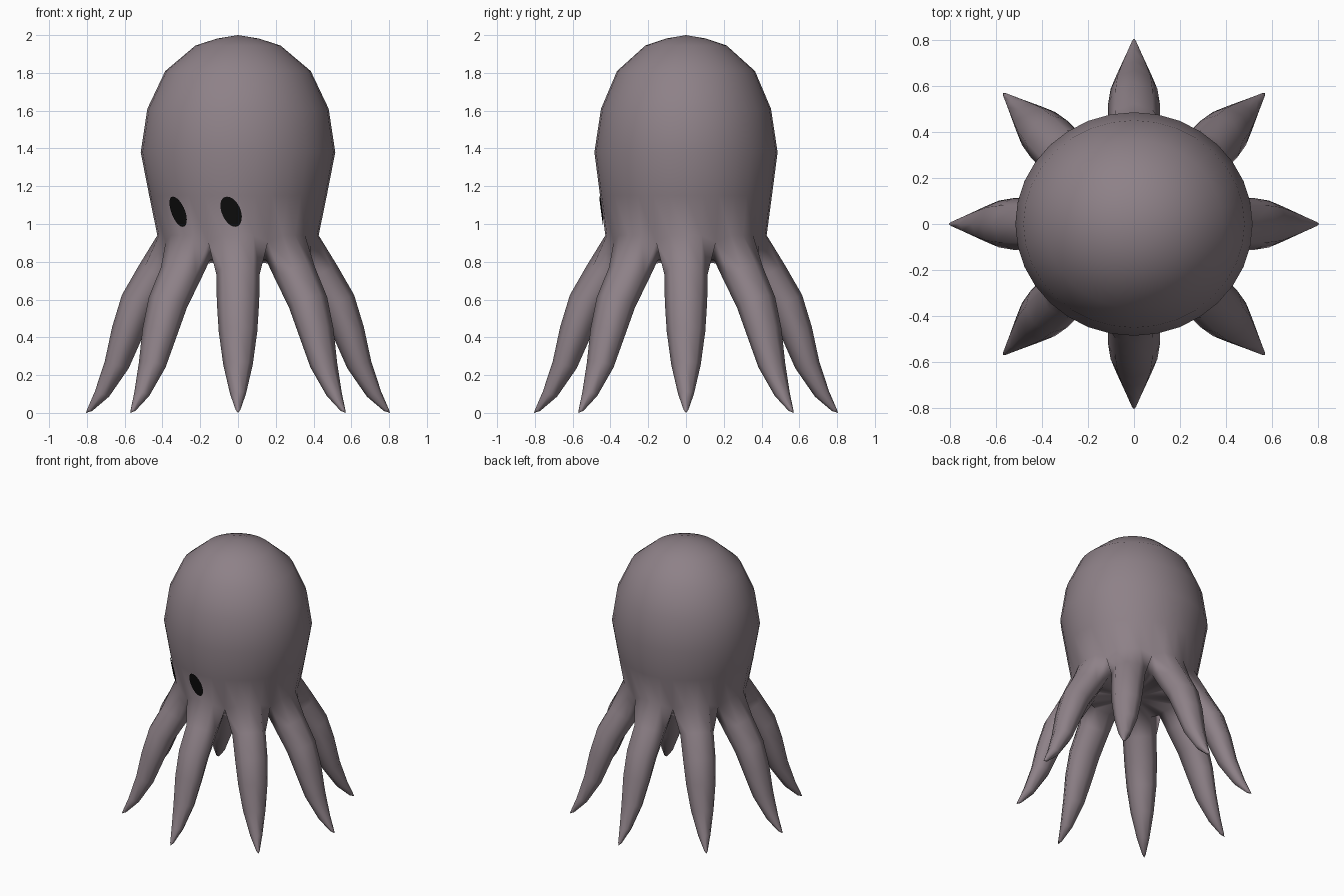
import bpy, bmesh, math
from math import sin, cos, pi, radians

if "Cube" in bpy.data.objects:
    bpy.data.objects.remove(bpy.data.objects["Cube"])

def material(name, rgb):
    m = bpy.data.materials.new(name)
    m.diffuse_color = (*rgb, 1)
    m.use_nodes = True
    m.node_tree.nodes["Principled BSDF"].inputs["Base Color"].default_value = m.diffuse_color
    return m

skin = material("mauve skin", (0.27, 0.22, 0.245))
black = material("eye black", (0.004, 0.004, 0.004))

SEG, LEGS = 32, 8
# Body rings from the top: x radius, y radius, z
RINGS = [(0.11, 0.105, 1.982), (0.225, 0.215, 1.945), (0.385, 0.365, 1.81),
         (0.48, 0.45, 1.61), (0.515, 0.485, 1.38), (0.47, 0.455, 1.15),
         (0.427, 0.427, 0.94)]
# Tentacle rings: centre radius, z, half width, half thickness, outward tilt
TENTACLE = [(0.43, 0.735, 0.115, 0.105, 28), (0.525, 0.585, 0.112, 0.098, 24),
            (0.585, 0.43, 0.102, 0.085, 18), (0.642, 0.255, 0.078, 0.066, 17),
            (0.72, 0.10, 0.042, 0.04, 20), (0.785, 0.015, 0.012, 0.014, 20)]

def add_object(name, bm, mat):
    bmesh.ops.recalc_face_normals(bm, faces=bm.faces)
    for f in bm.faces:
        f.smooth = True
    me = bpy.data.meshes.new(name)
    bm.to_mesh(me)
    bm.free()
    me.materials.append(mat)
    ob = bpy.data.objects.new(name, me)
    bpy.context.collection.objects.link(ob)
    return ob

def bridge(bm, a, b, closed=True):
    n = len(a)
    for i in range(n if closed else n - 1):
        j = (i + 1) % n
        bm.faces.new((a[i], a[j], b[j], b[i]))

def polar(a, r, t, z):
    """Point at radius r and sideways offset t in the direction a."""
    return (r * cos(a) - t * sin(a), r * sin(a) + t * cos(a), z)

# Head: stacked oval rings with a pointed cap
bm = bmesh.new()
rings = []
for rx, ry, z in RINGS:
    rings.append([bm.verts.new((rx * cos(2 * pi * i / SEG), ry * sin(2 * pi * i / SEG), z))
                  for i in range(SEG)])
top = bm.verts.new((0, 0, 2))
for i in range(SEG):
    bm.faces.new((top, rings[0][i], rings[0][(i + 1) % SEG]))
for a, b in zip(rings, rings[1:]):
    bridge(bm, a, b)
rim = rings[-1]
for k in range(LEGS):                      # lower the creases between tentacles
    v = rim[k * 4 + 2]
    v.co = (v.co.x * 0.97, v.co.y * 0.97, 0.905)

# Tentacles: each grows out of four rim segments and the underside
under = []
for k in range(LEGS):
    a = 2 * pi * k / LEGS
    inner = [bm.verts.new(polar(a, r, t, z)) for r, t, z in
             ((0.30, 0.09, 0.81), (0.27, 0, 0.79), (0.30, -0.09, 0.81))]
    under.append(inner)
    prev = [rim[(k * 4 + j) % SEG] for j in range(-2, 3)] + inner
    for r, z, w, t, tilt in TENTACLE:
        cur = []
        for j in range(8):
            p = radians(-90 + 45 * j)
            d = t * cos(p)
            cur.append(bm.verts.new(polar(a, r + d * cos(radians(tilt)), w * sin(p),
                                          z + d * sin(radians(tilt)))))
        bridge(bm, prev, cur)
        prev = cur
    tip = bm.verts.new(polar(a, 0.805, 0, 0))
    for j in range(8):
        bm.faces.new((prev[j], prev[(j + 1) % 8], tip))

# Underside between the tentacles
loop = []
for k in range(LEGS):
    bm.faces.new((rim[k * 4 + 2], under[k][0], under[(k + 1) % LEGS][2]))
    loop += [under[k][2], under[k][1], under[k][0]]
mid = bm.verts.new((0, 0, 0.80))
for i in range(len(loop)):
    bm.faces.new((loop[i], loop[(i + 1) % len(loop)], mid))
add_object("octopus_body", bm, skin)

# Eyes: thin oval plates following the head surface
def surface(a, z, lift):
    for (x0, y0, z0), (x1, y1, z1) in zip(RINGS, RINGS[1:]):
        if z1 <= z <= z0:
            f = (z0 - z) / (z0 - z1)
            return ((x0 + (x1 - x0) * f + lift) * cos(a),
                    (y0 + (y1 - y0) * f + lift) * sin(a), z)

for name, deg in (("left_eye", -134), ("right_eye", -94.5)):
    bm = bmesh.new()
    c = radians(deg)
    loops = []
    for s in (1, 0.66, 0.33):
        ring = []
        for i in range(24):
            p = 2 * pi * i / 24
            a = c + s * (0.115 * cos(p) - 0.045 * sin(p))
            ring.append(bm.verts.new(surface(a, 1.065 + s * 0.08 * sin(p), 0.006)))
        loops.append(ring)
    bridge(bm, loops[0], loops[1])
    bridge(bm, loops[1], loops[2])
    bm.faces.new(loops[2])
    ob = add_object(name, bm, black)
    # make sure the plate faces outward
    if ob.data.polygons[0].normal.y > 0:
        ob.data.flip_normals()
